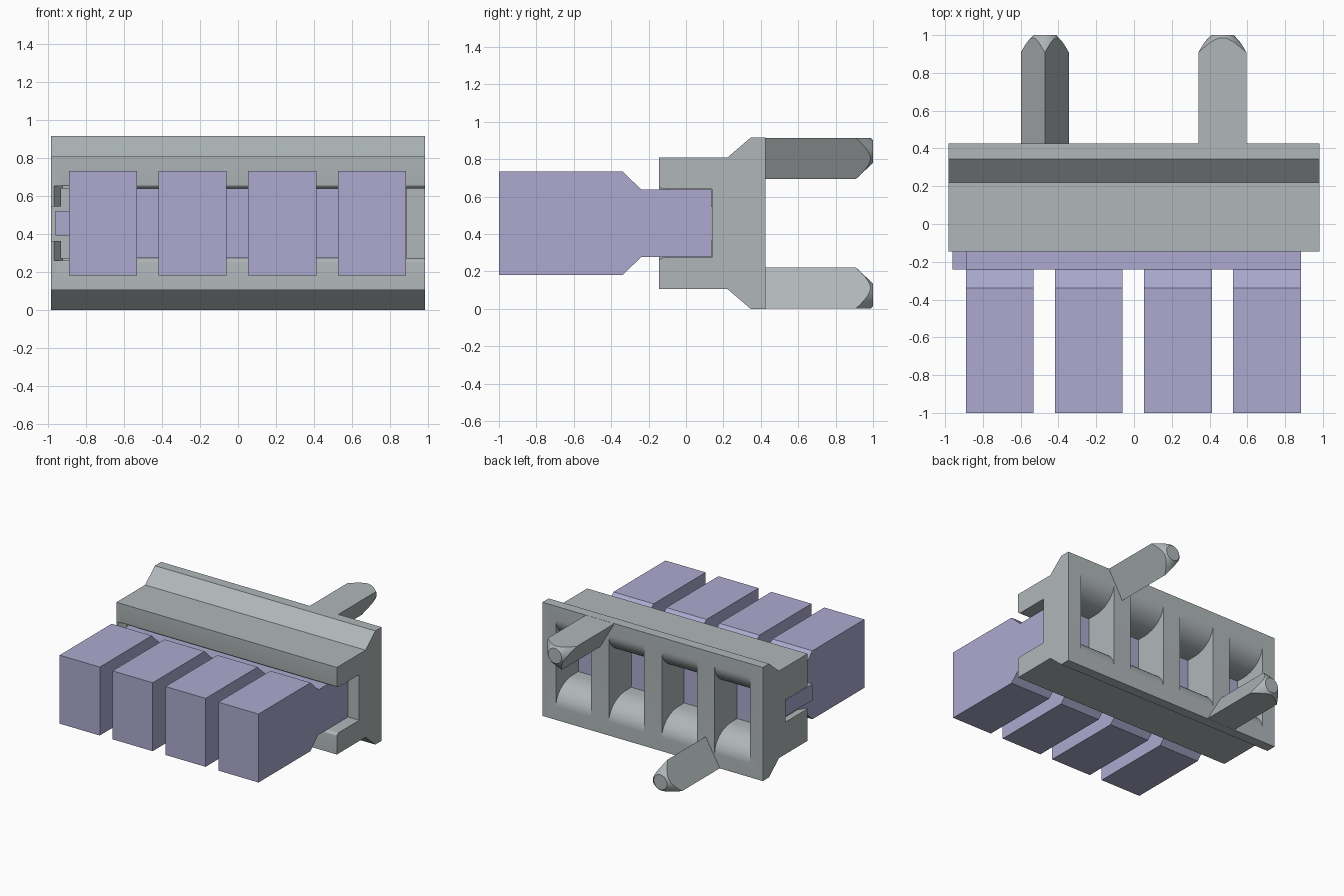
import bpy, bmesh, math
from mathutils import Vector

if "Cube" in bpy.data.objects:
    bpy.data.objects.remove(bpy.data.objects["Cube"], do_unlink=True)


def material(name, rgb):
    m = bpy.data.materials.new(name)
    m.use_nodes = True
    m.diffuse_color = (*rgb, 1)
    m.node_tree.nodes["Principled BSDF"].inputs["Base Color"].default_value = (*rgb, 1)
    return m


GREY = material("warm grey plastic", (0.434, 0.474, 0.485))
LAVENDER = material("lavender plastic", (0.413, 0.402, 0.624))


def finish(name, bm, mat):
    bmesh.ops.recalc_face_normals(bm, faces=bm.faces)
    mesh = bpy.data.meshes.new(name)
    bm.to_mesh(mesh)
    bm.free()
    mesh.materials.append(mat)
    ob = bpy.data.objects.new(name, mesh)
    bpy.context.collection.objects.link(ob)
    return ob


def prism(name, profile, lo, hi, mat, axis="x"):
    """Extrude a (y, z) profile along x, or an (x, y) profile along z."""
    bm = bmesh.new()
    place = (lambda a, b: (lo, a, b)) if axis == "x" else (lambda a, b: (a, b, lo))
    face = bm.faces.new([bm.verts.new(place(a, b)) for a, b in profile])
    ext = bmesh.ops.extrude_face_region(bm, geom=[face])
    step = Vector((hi - lo, 0, 0)) if axis == "x" else Vector((0, 0, hi - lo))
    bmesh.ops.translate(bm, vec=step, verts=[v for v in ext["geom"] if isinstance(v, bmesh.types.BMVert)])
    return finish(name, bm, mat)


def rect(a0, a1, b0, b1):
    return [(a0, b0), (a1, b0), (a1, b1), (a0, b1)]


def select(ob):
    bpy.ops.object.select_all(action="DESELECT")
    ob.select_set(True)
    bpy.context.view_layer.objects.active = ob


def smooth(ob, degrees=30):
    select(ob)
    bpy.ops.object.shade_smooth_by_angle(angle=math.radians(degrees))


def cut(ob, cutter):
    mod = ob.modifiers.new("cut", "BOOLEAN")
    mod.operation = "DIFFERENCE"
    mod.solver = "EXACT"
    mod.object = cutter
    select(ob)
    bpy.ops.object.modifier_apply(modifier=mod.name)
    bpy.data.objects.remove(cutter, do_unlink=True)


def arc(cy, cz, ry, rz, start, end, n):
    angles = [math.radians(start + (end - start) * i / n) for i in range(n + 1)]
    return [(cy + ry * math.cos(a), cz + rz * math.sin(a)) for a in angles]


MID = 0.4575                                        # height of the symmetry plane
CENTRES = [-0.003 + 0.4715 * (i - 1.5) for i in range(4)]


def mirrored(lower):
    """Close a lower half profile with its reflection about the mid height."""
    return lower + [(y, 2 * MID - z) for y, z in reversed(lower)]


# Housing: flanged block extruded along its length
housing = prism("housing", mirrored([(-0.145, 0.107), (0.22, 0.107), (0.345, 0.0), (0.425, 0.0)]),
                -0.982, 0.982, GREY)

# Front slot with rounded lips, open at the left end
lip = arc(-0.115, 0.252, 0.031, 0.022, 180, 90, 6)
cut(housing, prism("slot_cutter", mirrored([(-0.3, 0.252)] + lip + [(0.14, 0.274)]),
                   -0.93, 1.1, GREY))
# Flared lead-in and keyway in the right end wall
cut(housing, prism("flare_cutter", [(-0.922, -0.08), (-0.972, -0.15), (-0.972, -0.3),
                                    (-0.8, -0.3), (-0.8, -0.08)], 0.262, 0.653, GREY, "z"))
cut(housing, prism("keyway_cutter", rect(-0.3, 0.139, 0.365, 0.545), -1.1, -0.9, GREY))

# Four back windows with rounded sills and heads
sill = arc(0.21, 0.107, 0.215, 0.173, 90, 0, 12)
for x in CENTRES:
    cut(housing, prism("window_cutter", mirrored([(0.08, 0.28)] + sill + [(0.5, 0.107)]),
                       x - 0.157, x + 0.157, GREY))
smooth(housing)

# Insert: rail, side key and four wedge-ended blocks
prism("insert_rail", rect(-0.24, 0.137, 0.276, 0.639), -0.888, 0.885, LAVENDER)
prism("insert_key", rect(-0.24, 0.137, 0.392, 0.522), -0.96, -0.88, LAVENDER)
for i, x in enumerate(CENTRES):
    prism(f"insert_block_{i + 1}", mirrored([(-1.0, 0.182), (-0.338, 0.182), (-0.24, 0.276)]),
          x - 0.179, x + 0.179, LAVENDER)


def pin(name, cx, cz, up):
    """Triangular pin whose tip is turned to a cone."""
    inner, r_tip, y_cone, y_end = 0.0735, 0.06, 0.908, 1.0
    bm = bmesh.new()
    rings = [[], [], []]
    n = 48
    for i in range(n):
        a = 2 * math.pi * i / n                     # measured from the apex
        off = (a % (2 * math.pi / 3)) - math.pi / 3
        r = inner / math.cos(off)
        y = y_end - (y_end - y_cone) * (r - r_tip) / (2 * inner - r_tip)
        s, c = math.sin(a), up * math.cos(a)
        for ring, rad, yy in zip(rings, (r, r, r_tip), (0.40, y, y_end)):
            ring.append(bm.verts.new((cx + rad * s, yy, cz + rad * c)))
    for p, q in zip(rings, rings[1:]):
        for i in range(n):
            j = (i + 1) % n
            bm.faces.new((p[i], p[j], q[j], q[i]))
    bm.faces.new(rings[0])
    bm.faces.new(rings[2])
    smooth(finish(name, bm, GREY), 20)


# Locating pins on the back
pin("lower_pin", -0.472, 0.0745, 1)
pin("upper_pin", 0.468, 0.8405, -1)
